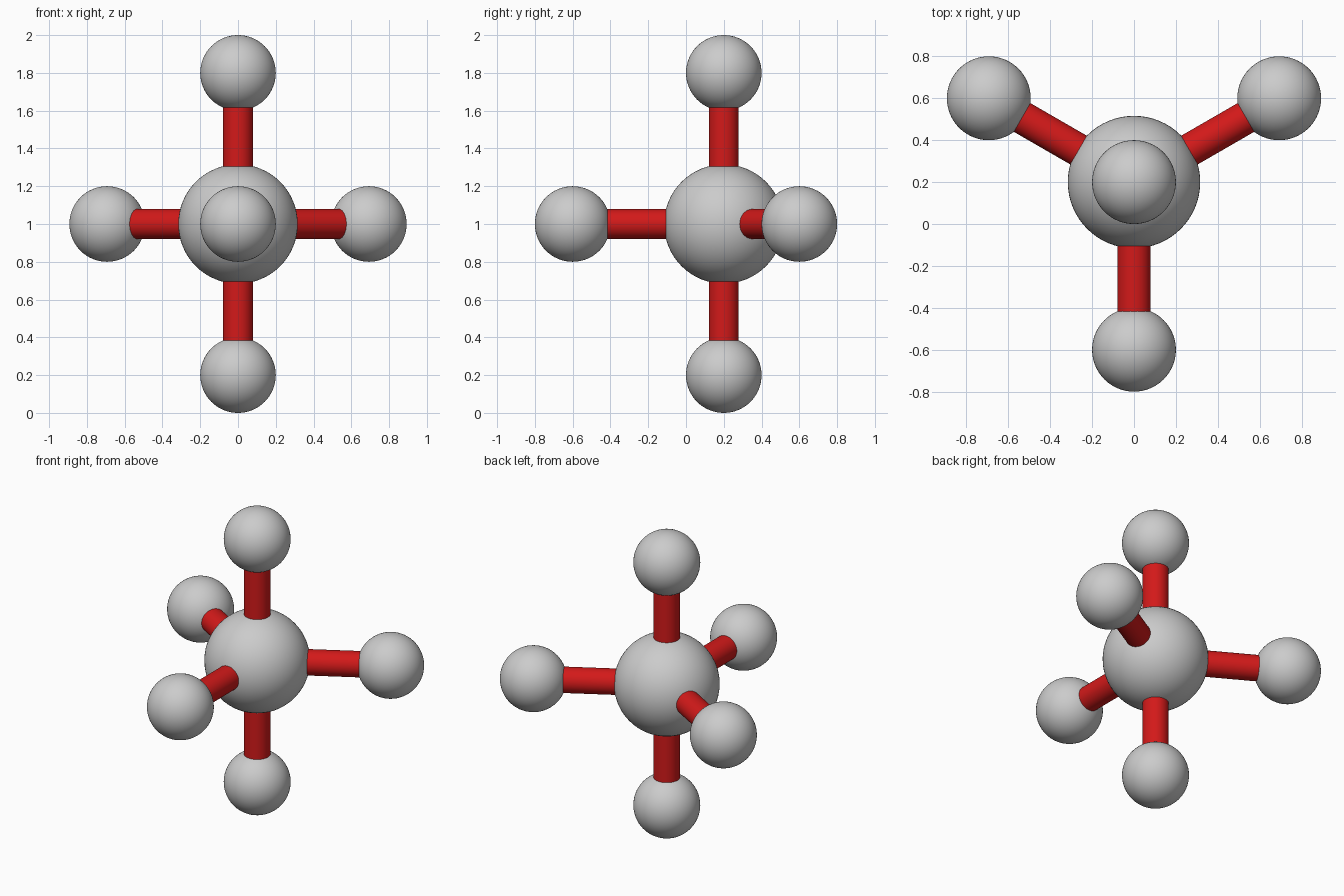
import bpy
from math import radians
from mathutils import Vector

if "Cube" in bpy.data.objects:
    bpy.data.objects.remove(bpy.data.objects["Cube"])

CENTRE = Vector((0, 0.2, 1))
BOND = 0.8        # distance between ball centres

red = bpy.data.materials.new("red")
red.diffuse_color = (0.65, 0.01, 0.01, 1)
red.use_nodes = True
red.node_tree.nodes["Principled BSDF"].inputs["Base Color"].default_value = red.diffuse_color


def ball(name, loc, radius):
    bpy.ops.mesh.primitive_uv_sphere_add(segments=64, ring_count=32, radius=radius, location=loc)
    bpy.context.object.name = name
    bpy.ops.object.shade_smooth()


def rod(name, start, end, radius):
    axis = end - start
    bpy.ops.mesh.primitive_cylinder_add(vertices=48, radius=radius, depth=axis.length,
                                        location=(start + end) / 2,
                                        rotation=axis.to_track_quat('Z', 'Y').to_euler())
    obj = bpy.context.object
    obj.name = name
    obj.data.materials.append(red)
    bpy.ops.object.shade_smooth_by_angle(angle=radians(30))


# Directions: two poles plus three arms spread evenly around the equator
c, s = 3 ** 0.5 / 2, 0.5
arms = {
    "top": Vector((0, 0, 1)),
    "bottom": Vector((0, 0, -1)),
    "front": Vector((0, -1, 0)),
    "back_right": Vector((c, s, 0)),
    "back_left": Vector((-c, s, 0)),
}

# Large central ball
ball("centre_ball", CENTRE, 0.316)

# Outer balls and the rods joining them to the centre
for side, d in arms.items():
    tip = CENTRE + d * BOND
    ball(side + "_ball", tip, 0.2)
    rod(side + "_rod", CENTRE + d * 0.2, tip - d * 0.1, 0.079)
